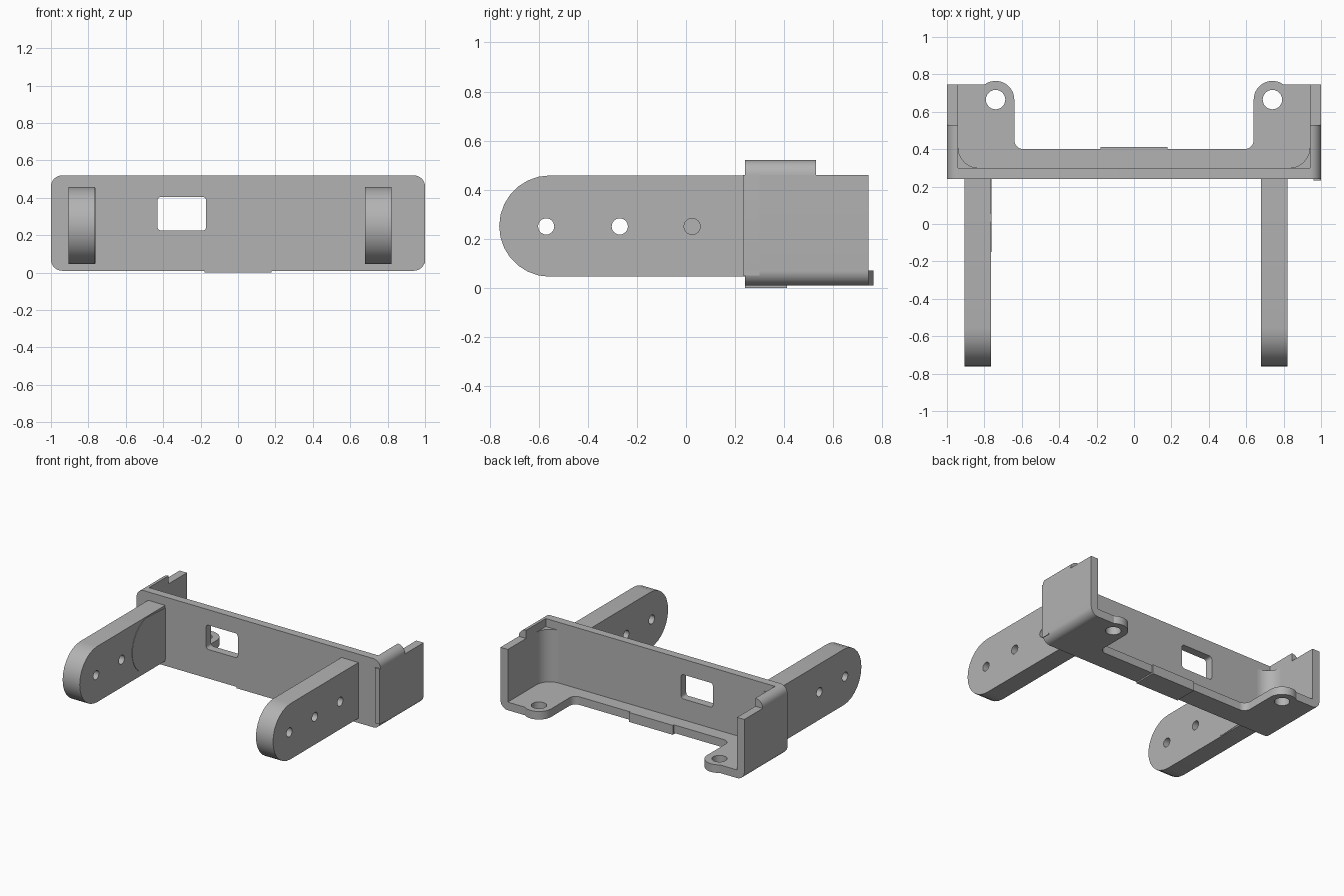
import bpy, bmesh
from math import cos, sin, radians
from mathutils import Matrix

cube = bpy.data.objects.get("Cube")
if cube:
    bpy.data.objects.remove(cube, do_unlink=True)

grey = bpy.data.materials.new("plain grey")
grey.use_nodes = True
COLOUR = (0.45, 0.45, 0.45, 1)
grey.diffuse_color = COLOUR
grey.node_tree.nodes["Principled BSDF"].inputs["Base Color"].default_value = COLOUR

# Where a profile's own axes (across, up, depth) go for each extrusion direction
AXES = {
    "x": Matrix(((0, 0, 1, 0), (1, 0, 0, 0), (0, 1, 0, 0), (0, 0, 0, 1))),
    "y": Matrix(((1, 0, 0, 0), (0, 0, 1, 0), (0, 1, 0, 0), (0, 0, 0, 1))),
    "z": Matrix.Identity(4),
}


def arc(cx, cy, r, start, end, steps=10):
    angles = [radians(start + (end - start) * i / steps) for i in range(steps + 1)]
    return [(cx + r * cos(a), cy + r * sin(a)) for a in angles]


def circle(cx, cy, r):
    return arc(cx, cy, r, 0, 345, 23)


def rounded(x0, x1, y0, y1, r):
    return (arc(x1 - r, y1 - r, r, 0, 90) + arc(x0 + r, y1 - r, r, 90, 180)
            + arc(x0 + r, y0 + r, r, 180, 270) + arc(x1 - r, y0 + r, r, 270, 360))


def rect(x0, x1, y0, y1):
    return [(x0, y0), (x1, y0), (x1, y1), (x0, y1)]


def mirrored(points):
    return [(-x, y) for x, y in reversed(points)]


def slab(name, axis, low, high, outline, *holes):
    """Extrude an outline with holes from low to high along an axis."""
    curve = bpy.data.curves.new(name, "CURVE")
    curve.dimensions = "2D"
    curve.fill_mode = "BOTH"
    curve.extrude = (high - low) / 2
    for points in (outline, *holes):
        spline = curve.splines.new("POLY")
        spline.points.add(len(points) - 1)
        for point, (u, v) in zip(spline.points, points):
            point.co = (u, v, 0, 1)
        spline.use_cyclic_u = True
    helper = bpy.data.objects.new(name + " curve", curve)
    mesh = bpy.data.meshes.new_from_object(helper)
    bpy.data.objects.remove(helper)
    bpy.data.curves.remove(curve)

    bm = bmesh.new()
    bm.from_mesh(mesh)
    bm.transform(AXES[axis] @ Matrix.Translation((0, 0, (low + high) / 2)))
    bmesh.ops.remove_doubles(bm, verts=bm.verts, dist=0.0001)
    bmesh.ops.recalc_face_normals(bm, faces=bm.faces)
    bm.to_mesh(mesh)
    bm.free()
    mesh.name = name
    mesh.materials.clear()
    mesh.materials.append(grey)
    for face in mesh.polygons:
        face.material_index = 0
    obj = bpy.data.objects.new(name, mesh)
    bpy.context.collection.objects.link(obj)
    bpy.ops.object.select_all(action="DESELECT")
    obj.select_set(True)
    bpy.context.view_layer.objects.active = obj
    bpy.ops.object.shade_smooth_by_angle(angle=radians(30))
    return obj


# Main upright plate with its window
slab("front_plate", "y", 0.24, 0.30, rounded(-1, 1, 0.01, 0.52, 0.06),
     rounded(-0.43, -0.17, 0.225, 0.405, 0.02))

# Floor with two rear ears, each with a screw hole
half = (arc(0.59, 0.45, 0.05, 270, 360) + arc(0.74, 0.665, 0.1, 180, 53, 16)
        + [(0.94, 0.745), (0.94, 0.30)])
slab("floor", "z", 0.01, 0.07, half + mirrored(half),
     circle(0.74, 0.665, 0.052), circle(-0.74, 0.665, 0.052))
slab("floor_pad", "z", 0.0, 0.07, rect(-0.18, 0.18, 0.24, 0.412))

# Side walls, their rounded top lips and the inner corner fillets
wall = [(0.94, 0.46), (0.94, 0.01)] + arc(0.94, 0.07, 0.06, 270, 360) + [(1, 0.46)]
lip = [(0.94, 0.46)] + arc(0.94, 0.46, 0.06, 0, 90)
fillet = [(0.94, 0.30)] + arc(0.83, 0.41, 0.11, 0, -90)
for side, shape in (("left", list), ("right", mirrored)):
    slab(side + "_wall", "y", 0.30, 0.745, shape(wall))
    slab(side + "_wall_lip", "y", 0.30, 0.53, shape(lip))
    slab(side + "_corner_fillet", "z", 0.07, 0.46, shape(fillet))
slab("left_edge_strip", "y", 0.232, 0.30, rect(0.96, 1, 0.05, 0.46))

# Forward arms with rounded ends and pin holes
arm = [(0.24, 0.045), (0.24, 0.458)] + arc(-0.555, 0.2515, 0.2065, 90, 270, 14)
pins = [circle(y, 0.25, 0.033) for y in (-0.57, -0.27, 0.025)]
slab("left_arm", "x", 0.68, 0.82, arm, *pins)
slab("right_arm", "x", -0.905, -0.765, arm, *pins[:2])

# Thin round boss on the inner face of the right arm
slab("right_arm_boss", "x", -0.766, -0.762,
     [(0.24, 0.06), (0.24, 0.44)] + arc(0.055, 0.25, 0.205, 100, 260, 16))
